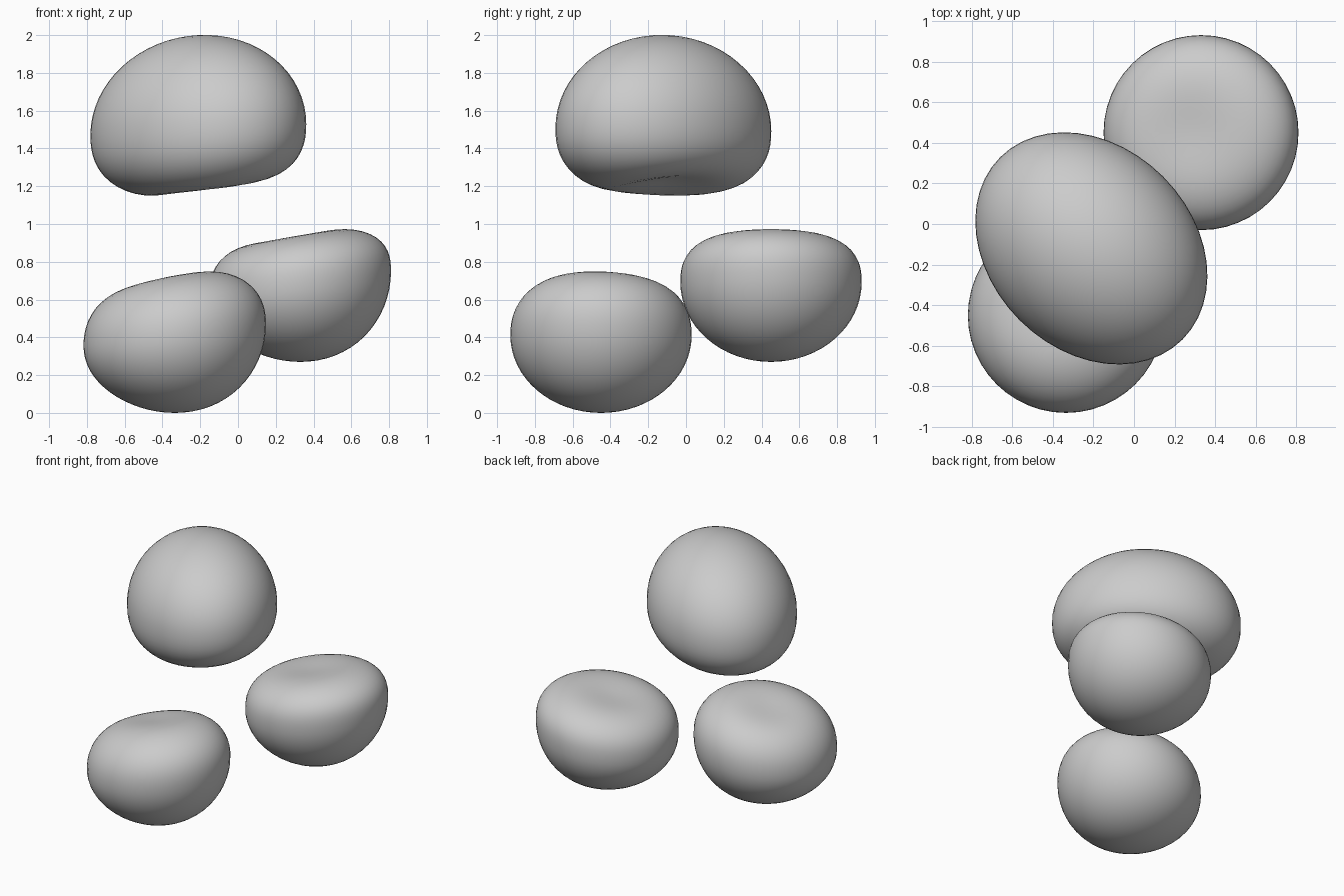
import bpy, bmesh
from math import exp, cos, sin, pi
from mathutils import Vector

if "Cube" in bpy.data.objects:
    bpy.data.objects.remove(bpy.data.objects["Cube"])


def blob(name, centre, radii, turn, h_top, h_bot, p_top, p_bot, tilt_top, tilt_bot, dent):
    """Sphere with separately shaped upper and lower halves, a tilt and one soft dent."""
    bm = bmesh.new()
    bmesh.ops.create_uvsphere(bm, u_segments=48, v_segments=32, radius=1)
    side, dent_x, dent_y, depth, width = dent
    for v in bm.verts:
        n = v.co.copy()
        p = p_top if n.z >= 0 else p_bot
        rho = Vector((n.x, n.y)).length
        n /= (rho ** p + abs(n.z) ** p) ** (1 / p)
        a, b = n.x * radii[0], n.y * radii[1]
        x = a * cos(turn) - b * sin(turn)
        y = a * sin(turn) + b * cos(turn)
        if n.z >= 0:
            z = n.z * h_top + tilt_top * x
        else:
            z = n.z * h_bot + tilt_top * x * (1 + n.z) + tilt_bot * x * n.z
        reach = max(0, n.z * side)
        d2 = (x - dent_x) ** 2 + (y - dent_y) ** 2
        z -= side * depth * reach * exp(-d2 / width ** 2)
        v.co = Vector(centre) + Vector((x, y, z))
    for f in bm.faces:
        f.smooth = True
    mesh = bpy.data.meshes.new(name)
    bm.to_mesh(mesh)
    bm.free()
    obj = bpy.data.objects.new(name, mesh)
    bpy.context.collection.objects.link(obj)
    return obj


# Large upper blob, hollowed underneath
blob("upper_blob", (-0.21, -0.12, 1.5), (0.635, 0.50), 0.75 * pi,
     0.5, 0.375, 2.0, 2.4, 0.05, -0.06, (-1, 0.14, 0.05, 0.10, 0.3))

# Low front blob with a flattened, sloping top
blob("front_blob", (-0.335, -0.45, 0.41), (0.483, 0.48), 0,
     0.345, 0.41, 2.3, 2.0, 0.12, 0.0, (1, -0.1, 0.08, 0.05, 0.25))

# Rear blob with a flattened, sloping top
blob("rear_blob", (0.33, 0.45, 0.69), (0.48, 0.48), 0,
     0.28, 0.42, 2.6, 2.0, 0.12, 0.0, (1, -0.08, 0.0, 0.04, 0.25))
